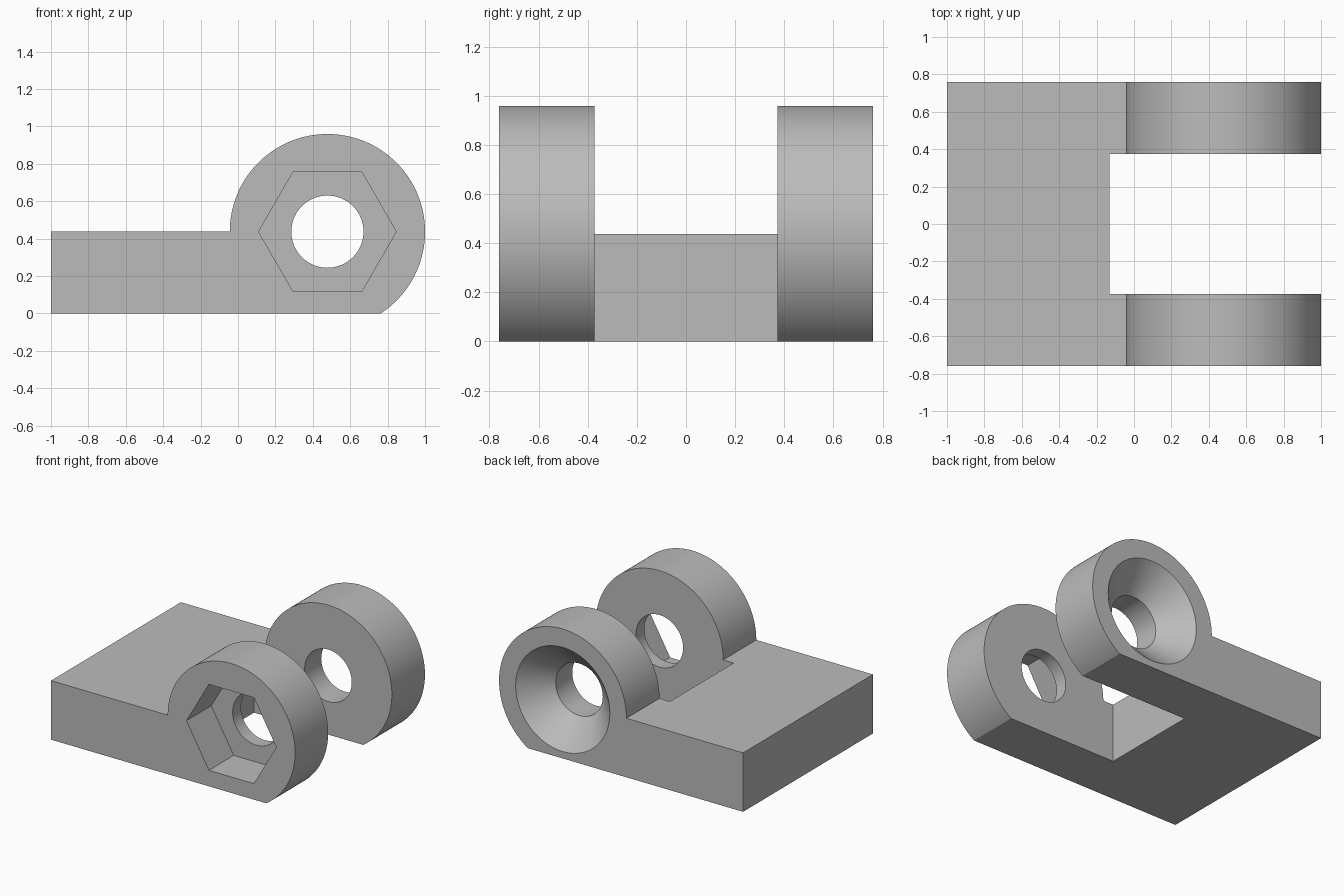
import bpy, bmesh, math
from mathutils import Matrix

if "Cube" in bpy.data.objects:
    bpy.data.objects.remove(bpy.data.objects["Cube"], do_unlink=True)

CX, CZ, R = 0.478, 0.437, 0.522      # pivot centre and lug radius
HALF, GAP = 0.76, 0.373              # outer and inner half widths
BORE = 0.193

grey = bpy.data.materials.new("plain_grey")
grey.use_nodes = True
grey.diffuse_color = (0.5, 0.5, 0.5, 1)
grey.node_tree.nodes["Principled BSDF"].inputs["Base Color"].default_value = (0.5, 0.5, 0.5, 1)


def finish(name, bm):
    bmesh.ops.recalc_face_normals(bm, faces=bm.faces)
    mesh = bpy.data.meshes.new(name)
    bm.to_mesh(mesh)
    bm.free()
    mesh.materials.append(grey)
    obj = bpy.data.objects.new(name, mesh)
    bpy.context.collection.objects.link(obj)
    return obj


def prism(name, points, y0, y1):
    """Extrude an x-z outline from y0 to y1."""
    bm = bmesh.new()
    face = bm.faces.new([bm.verts.new((x, y0, z)) for x, z in points])
    ext = bmesh.ops.extrude_face_region(bm, geom=[face])
    verts = [v for v in ext["geom"] if isinstance(v, bmesh.types.BMVert)]
    bmesh.ops.translate(bm, verts=verts, vec=(0, y1 - y0, 0))
    return finish(name, bm)


def pivot_cutter(name, sides, r0, r1, y0, y1):
    """Round, tapered or hexagonal cutter along the pivot axis."""
    bm = bmesh.new()
    place = Matrix.Translation((CX, (y0 + y1) / 2, CZ)) @ Matrix.Rotation(-math.pi / 2, 4, 'X')
    bmesh.ops.create_cone(bm, cap_ends=True, segments=sides, radius1=r0, radius2=r1,
                          depth=y1 - y0, matrix=place)
    if sides == 6:   # points of the hexagon lie along x
        xs = max(v.co.x for v in bm.verts) - CX
        if xs < r0 * 0.95:
            bmesh.ops.rotate(bm, verts=bm.verts, cent=(CX, 0, CZ),
                             matrix=Matrix.Rotation(math.pi / 6, 3, 'Y'))
    return finish(name, bm)


# Side outline: flat plate running into a round lug trimmed by the ground
end = -math.asin(CZ / R)
steps = 96
outline = [(-1, 0), (-1, CZ)]
for i in range(steps + 1):
    a = math.pi + (end - math.pi) * i / steps
    outline.append((CX + R * math.cos(a), CZ + R * math.sin(a)))
body = prism("hinge_bracket", outline, -HALF, HALF)

# Slot between lugs, through bore, nut pocket and countersink
over = 0.02
cutters = [
    prism("slot_cutter", [(-0.13, -0.2), (-0.13, 1.2), (1.2, 1.2), (1.2, -0.2)], -GAP, GAP),
    pivot_cutter("bore_cutter", 64, BORE, BORE, -1, 1),
    pivot_cutter("nut_pocket_cutter", 6, 0.368, 0.368, -1, -HALF + 0.29),
    pivot_cutter("countersink_cutter", 64, BORE - over, 2 * BORE + over,
                 HALF - BORE - over, HALF + over),
]
bpy.context.view_layer.objects.active = body
body.select_set(True)
for cutter in cutters:
    mod = body.modifiers.new(cutter.name, 'BOOLEAN')
    mod.operation = 'DIFFERENCE'
    mod.solver = 'EXACT'
    mod.object = cutter
    bpy.ops.object.modifier_apply(modifier=mod.name)
    bpy.data.objects.remove(cutter, do_unlink=True)

bpy.ops.object.shade_smooth_by_angle(angle=math.radians(25))
